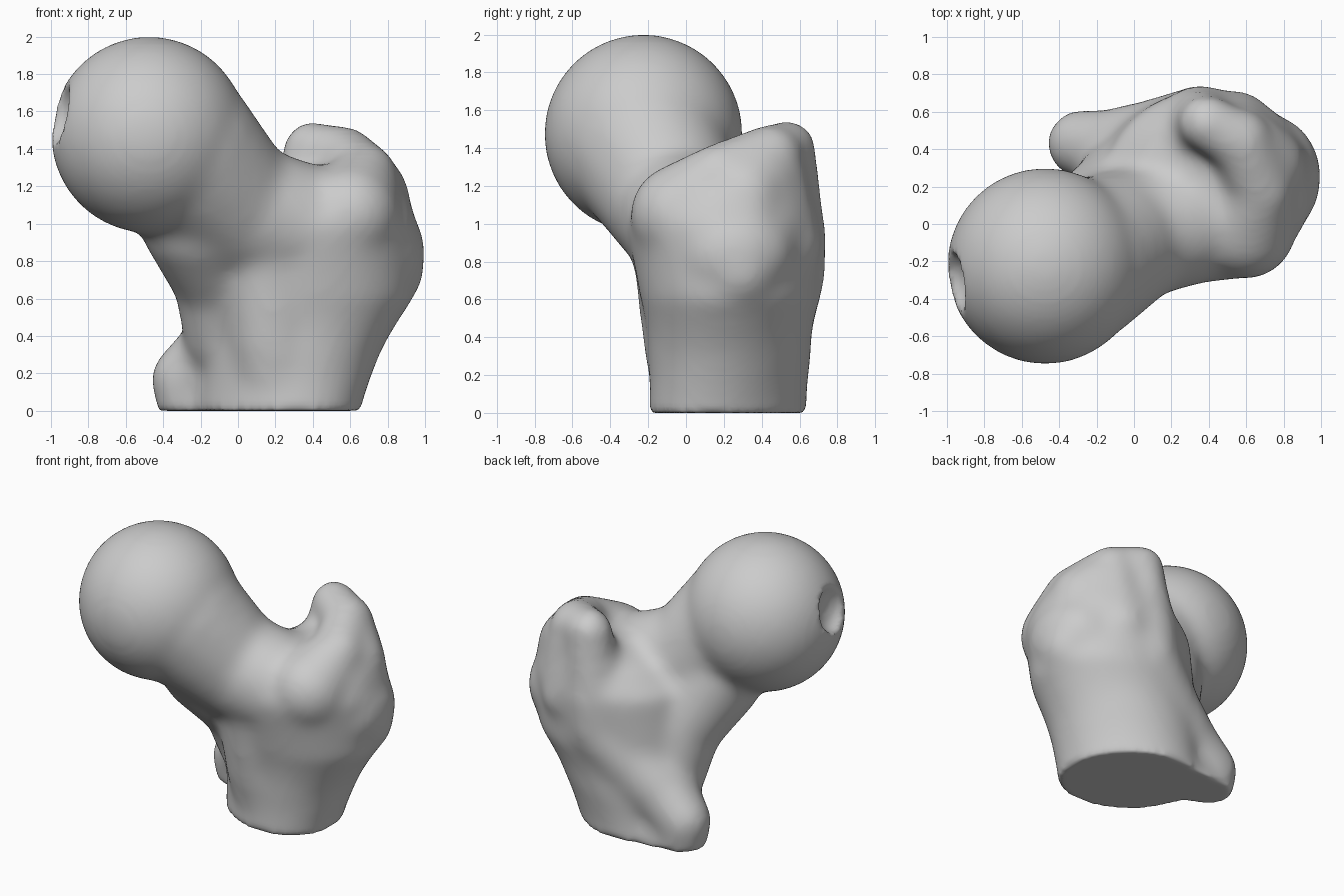
import bpy, bmesh, math
from mathutils import Vector, Matrix

cube = bpy.data.objects.get("Cube")
if cube:
    bpy.data.objects.remove(cube)

bone = bpy.data.materials.new("bone_grey")
bone.use_nodes = True
GREY = (0.6, 0.6, 0.6, 1)
bone.diffuse_color = GREY
bone.node_tree.nodes["Principled BSDF"].inputs["Base Color"].default_value = GREY


def blob(bm, centre, radii, segments=20):
    """Closed ellipsoid."""
    m = Matrix.Translation(centre) @ Matrix.Diagonal((*radii, 1))
    bmesh.ops.create_uvsphere(bm, u_segments=segments, v_segments=segments // 2, radius=1, matrix=m)


def limb(bm, *stations, steps=4):
    """Chain of overlapping balls through (x, y, z, radius) stations."""
    balls = [Vector(a).lerp(Vector(b), i / steps)
             for a, b in zip(stations, stations[1:]) for i in range(steps)]
    for p in balls + [Vector(stations[-1])]:
        blob(bm, p[:3], [p[3]] * 3)


def loft(bm, sections, n=40):
    """Capped stack of turned ellipses: z, centre x, centre y, rx, ry, turn."""
    rings = []
    for z, cx, cy, rx, ry, turn in sections:
        r = Matrix.Rotation(math.radians(turn), 3, 'Z')
        rings.append([bm.verts.new(r @ Vector((rx * math.cos(t), ry * math.sin(t), 0)) + Vector((cx, cy, z)))
                      for t in (math.tau * i / n for i in range(n))])
    for low, high in zip(rings, rings[1:]):
        for i in range(n):
            j = (i + 1) % n
            bm.faces.new((low[i], low[j], high[j], high[i]))
    bm.faces.new(rings[0][::-1])
    bm.faces.new(rings[-1])


def make_object(name, bm):
    mesh = bpy.data.meshes.new(name)
    bm.to_mesh(mesh)
    bm.free()
    mesh.materials.append(bone)
    ob = bpy.data.objects.new(name, mesh)
    bpy.context.collection.objects.link(ob)
    return ob


def apply_all(ob):
    bpy.context.view_layer.objects.active = ob
    for mod in list(ob.modifiers):
        bpy.ops.object.modifier_apply(modifier=mod.name)


def fuse(ob, voxel, passes):
    """Melt overlapping volumes into one soft skin."""
    mod = ob.modifiers.new("fuse", 'REMESH')
    mod.mode, mod.voxel_size = 'VOXEL', voxel
    soft = ob.modifiers.new("soften", 'SMOOTH')
    soft.factor, soft.iterations = 0.5, passes


bm = bmesh.new()

# shaft flaring up into the trochanter region
loft(bm, [(-0.3, 0.2, 0.22, 0.46, 0.37, -40),
          (0, 0.22, 0.22, 0.47, 0.38, -40),
          (0.3, 0.28, 0.23, 0.49, 0.42, -25),
          (0.6, 0.37, 0.23, 0.57, 0.47, -5),
          (1.0, 0.4, 0.2, 0.56, 0.52, 0),
          (1.15, 0.46, 0.22, 0.45, 0.45, 0),
          (1.3, 0.58, 0.32, 0.26, 0.28, 0)])

# round head and neck
blob(bm, (-0.475, -0.225, 1.475), [0.528] * 3, segments=40)
limb(bm, (-0.3, -0.2, 1.38, 0.44), (0, -0.05, 1.08, 0.36), (0.33, 0.03, 0.98, 0.35))

# inner buttress and front ridge running down the shaft
limb(bm, (-0.2, -0.04, 1.02, 0.33), (-0.08, 0.16, 0.7, 0.27), (-0.05, 0.25, 0.42, 0.25))
limb(bm, (0.18, 0.02, 0.78, 0.3), (0.2, 0.04, 0.4, 0.275), (0.23, 0.06, 0.1, 0.24), (0.22, 0.07, -0.1, 0.22))

# greater trochanter: hooked ridge, back wall, outer wall and bulge
limb(bm, (0.39, 0.54, 1.395, 0.155), (0.57, 0.43, 1.36, 0.165),
     (0.68, 0.18, 1.25, 0.18), (0.6, -0.03, 1.05, 0.27))
limb(bm, (0.57, 0.45, 1.35, 0.17), (0.54, 0.5, 0.9, 0.22))
limb(bm, (0.57, 0.43, 1.35, 0.165), (0.7, 0.31, 1.15, 0.22), (0.775, 0.28, 0.76, 0.225))
blob(bm, (0.72, 0.25, 0.85), (0.285, 0.34, 0.29))

# lesser trochanter and the back crest joining both
limb(bm, (0.15, 0.4, 0, 0.22), (-0.27, 0.43, 0.03, 0.17), (-0.285, 0.43, 0.17, 0.185),
     (-0.12, 0.4, 0.3, 0.22), (0.1, 0.42, 0.48, 0.25), (0.33, 0.51, 0.72, 0.23),
     (0.36, 0.52, 0.95, 0.225), (0.39, 0.54, 1.39, 0.15))

femur = make_object("upper_thigh_bone", bm)
fuse(femur, 0.035, 14)
apply_all(femur)

# small pit on the head
bm = bmesh.new()
blob(bm, (-0.97, -0.32, 1.6), (0.1, 0.17, 0.17))
pit = make_object("head_pit_cutter", bm)
pit.hide_render = True
cut = femur.modifiers.new("pit", 'BOOLEAN')
cut.operation, cut.object = 'DIFFERENCE', pit
apply_all(femur)
bpy.data.objects.remove(pit)

# flat sawn base
bm = bmesh.new()
bm.from_mesh(femur.data)
bmesh.ops.bisect_plane(bm, geom=bm.verts[:] + bm.edges[:] + bm.faces[:],
                       plane_co=(0, 0, 0), plane_no=(0, 0, -1), clear_outer=True)
bmesh.ops.holes_fill(bm, edges=[e for e in bm.edges if e.is_boundary])
bm.to_mesh(femur.data)
bm.free()
fuse(femur, 0.022, 6)
apply_all(femur)

for poly in femur.data.polygons:
    poly.use_smooth = True
